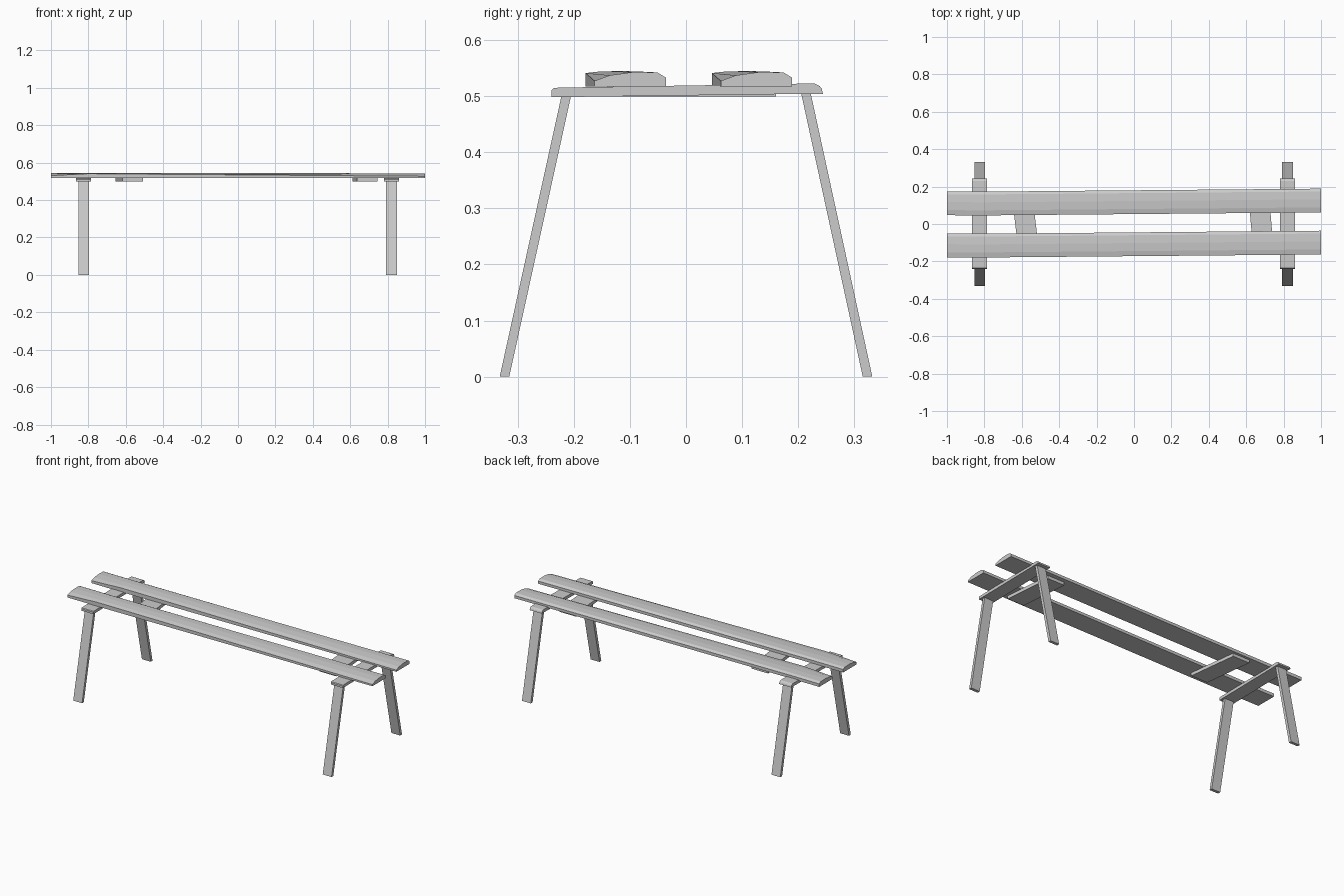
import bpy, bmesh

if "Cube" in bpy.data.objects:
    bpy.data.objects.remove(bpy.data.objects["Cube"])


def loft(name, sections):
    """Join matching closed sections into a capped solid."""
    bm = bmesh.new()
    rings = [[bm.verts.new(p) for p in s] for s in sections]
    n = len(rings[0])
    for a, b in zip(rings, rings[1:]):
        for i in range(n):
            j = (i + 1) % n
            bm.faces.new((a[i], a[j], b[j], b[i]))
    bm.faces.new(rings[0])
    bm.faces.new(rings[-1])
    bmesh.ops.recalc_face_normals(bm, faces=bm.faces)
    mesh = bpy.data.meshes.new(name)
    bm.to_mesh(mesh)
    bm.free()
    obj = bpy.data.objects.new(name, mesh)
    bpy.context.collection.objects.link(obj)
    return obj


def extrude_x(name, profile, x, width):
    return loft(name, [[(x + s * width / 2, y, z) for y, z in profile] for s in (-1, 1)])


# Seat planks: slightly skewed boards with a crowned top that twists along the length
BOTTOM = 0.517
STATIONS = [  # x, start y, heights across the crowned top
    (-1.00, -0.178, (0.531, 0.540, 0.5445, 0.543, 0.535)),
    (-0.80, -0.179, (0.541, 0.544, 0.5445, 0.543, 0.535)),
    (1.00, -0.163, (0.527, 0.537, 0.543, 0.542, 0.533)),
]
ACROSS = (0.0, 0.027, 0.07, 0.112, 0.127)
for name, dy in (("front_plank", 0.0), ("back_plank", 0.225)):
    sections = []
    for x, y, heights in STATIONS:
        y += dy
        top = [(x, y + a, h) for a, h in zip(ACROSS, heights)]
        sections.append([(x, y + ACROSS[-1], BOTTOM), (x, y, BOTTOM)] + top)
    loft(name, sections)

# Crossbars with rounded upper ends, and splayed legs below them
BAR = [(-0.24, 0.498), (0.215, 0.504), (0.244, 0.504), (0.242, 0.513), (0.238, 0.518),
       (0.23, 0.522), (0.20, 0.522), (-0.228, 0.515), (-0.236, 0.514), (-0.24, 0.510)]
for side, x in (("left", -0.825), ("right", 0.82)):
    extrude_x(side + "_crossbar", BAR, x, 0.08)
    for end, s, top in (("front", -1, 0.500), ("back", 1, 0.506)):
        leg = [(s * 0.332, 0), (s * 0.315, 0), (s * 0.205, top), (s * 0.222, top)]
        extrude_x(f"{end}_{side}_leg", leg, x, 0.058)

# Flat braces under the planks, set a little askew
for name, x, skew in (("left_brace", -0.58, 0.12), ("right_brace", 0.68, 0.085)):
    sections = []
    for y in (-0.14, 0.16):
        cx = x - skew * y
        sections.append([(cx - 0.055, y, 0.499), (cx + 0.055, y, 0.499),
                         (cx + 0.055, y, 0.518), (cx - 0.055, y, 0.518)])
    loft(name, sections)
